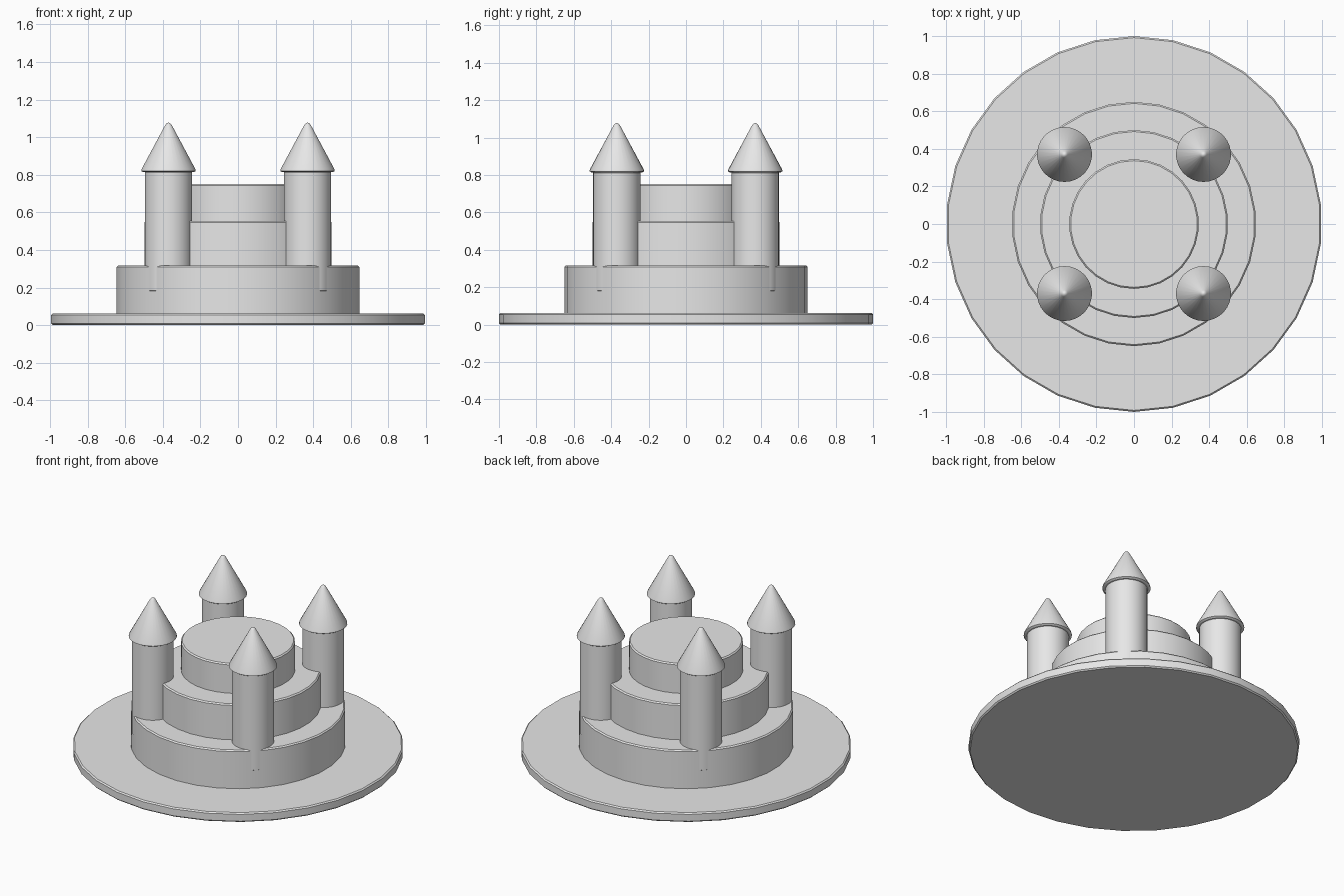
import bpy
import bmesh
from math import pi, sin, cos, radians

SIDES = 30
BEVEL = 0.008

if "Cube" in bpy.data.objects:
    bpy.data.objects.remove(bpy.data.objects["Cube"], do_unlink=True)

# Single plain colour
grey = bpy.data.materials.new("plain_grey")
grey.use_nodes = True
grey.diffuse_color = (0.8, 0.8, 0.8, 1)
grey.node_tree.nodes["Principled BSDF"].inputs["Base Color"].default_value = (0.8, 0.8, 0.8, 1)


def turned(name, profile, x=0, y=0):
    """Closed solid turned round z from (radius, height) points, bottom to top."""
    bm = bmesh.new()
    rings = []
    for r, z in profile:
        angles = [2 * pi * i / SIDES for i in range(SIDES)]
        rings.append([bm.verts.new((r * sin(a), r * cos(a), z)) for a in angles])
    for low, high in zip(rings, rings[1:]):
        for i in range(SIDES):
            j = (i + 1) % SIDES
            bm.faces.new((low[i], low[j], high[j], high[i]))
    bm.faces.new(rings[0])
    bm.faces.new(rings[-1])
    bmesh.ops.recalc_face_normals(bm, faces=bm.faces)
    mesh = bpy.data.meshes.new(name)
    bm.to_mesh(mesh)
    bm.free()
    mesh.materials.append(grey)
    obj = bpy.data.objects.new(name, mesh)
    obj.location = (x, y, 0)
    bpy.context.collection.objects.link(obj)
    bpy.ops.object.select_all(action="DESELECT")
    obj.select_set(True)
    bpy.context.view_layer.objects.active = obj
    bpy.ops.object.shade_smooth_by_angle(angle=radians(30))
    return obj


def drum(name, r, bottom, top, x=0, y=0):
    """Cylinder with chamfered rims."""
    b = BEVEL
    return turned(name, [(r - b, bottom), (r, bottom + b), (r, top - b), (r - b, top)], x, y)


# Base plate and stacked tiers
drum("base_plate", 1.0, 0, 0.062)
drum("lower_tier", 0.65, 0.05, 0.317)
drum("middle_tier", 0.5, 0.3, 0.555)
drum("upper_tier", 0.345, 0.54, 0.752)

# Four corner towers with pointed roofs
for side, x in (("left", 0.37), ("right", -0.37)):
    for end, y in (("front", -0.37), ("back", 0.37)):
        drum(f"{end}_{side}_tower", 0.127, 0.175, 0.82, x, y)
        roof = [(0.136, 0.814), (0.146, 0.82), (0.144, 0.83),
                (0.018, 1.064), (0.011, 1.073), (0.003, 1.077)]
        turned(f"{end}_{side}_roof", roof, x, y)
